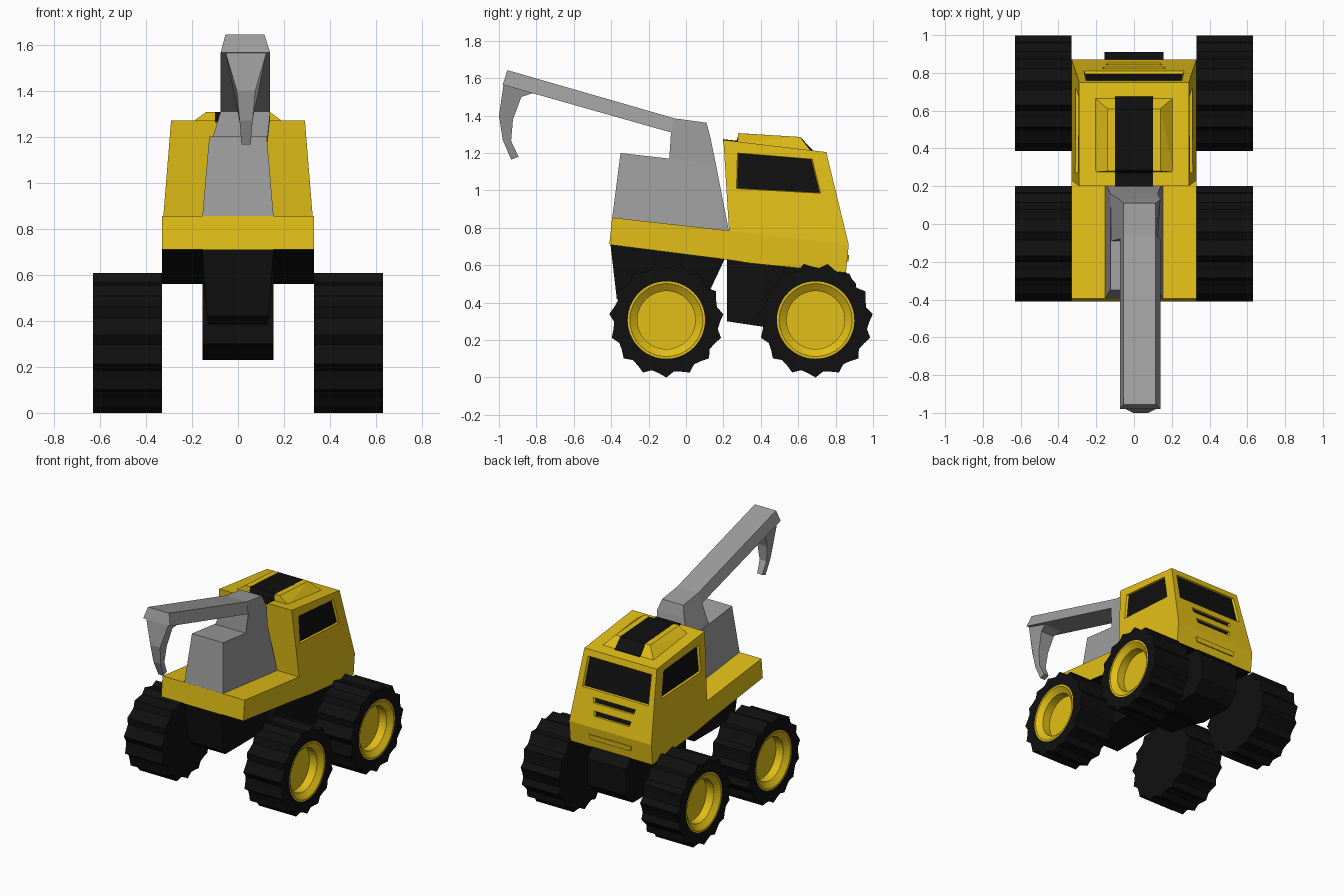
import bpy, bmesh, math
from mathutils import Vector

if "Cube" in bpy.data.objects:
    bpy.data.objects.remove(bpy.data.objects["Cube"])


def material(name, rgb):
    m = bpy.data.materials.new(name)
    m.diffuse_color = (*rgb, 1)
    m.use_nodes = True
    m.node_tree.nodes["Principled BSDF"].inputs["Base Color"].default_value = m.diffuse_color
    return m


YELLOW = material("yellow paint", (0.76, 0.52, 0.008))
BLACK = material("black rubber", (0.005, 0.005, 0.005))
GREY = material("grey metal", (0.34, 0.34, 0.34))


def finish(bm, name, mats):
    bmesh.ops.remove_doubles(bm, verts=bm.verts, dist=0.0005)
    bmesh.ops.recalc_face_normals(bm, faces=bm.faces)
    me = bpy.data.meshes.new(name)
    bm.to_mesh(me)
    bm.free()
    for m in mats:
        me.materials.append(m)
    ob = bpy.data.objects.new(name, me)
    bpy.context.collection.objects.link(ob)
    return ob


def prism(name, pts, mat, extra=None):
    """Side profile of (y, z, half width) or (y, z, x min, x max)."""
    bm = bmesh.new()
    pts = [p if len(p) == 4 else (p[0], p[1], -p[2], p[2]) for p in pts]
    a = [bm.verts.new((p[2], p[0], p[1])) for p in pts]
    b = [bm.verts.new((p[3], p[0], p[1])) for p in pts]
    bm.faces.new(a)
    bm.faces.new(b[::-1])
    for i in range(len(pts)):
        j = (i + 1) % len(pts)
        bm.faces.new((a[i], a[j], b[j], b[i]))
    return finish(bm, name, [mat] + ([extra] if extra else []))


def quad(bm, pts, mat=0):
    bm.faces.new([bm.verts.new(p) for p in pts]).material_index = mat


def recess(bm, outer, inner, inward):
    """Quad with a sunken black panel."""
    outer = [Vector(p) for p in outer]
    inner = [Vector(p) for p in inner]
    mid = sum(inner, Vector()) / 4
    floor = [mid + (p - mid) * 0.97 + Vector(inward) for p in inner]
    for i in range(4):
        j = (i + 1) % 4
        quad(bm, (outer[i], outer[j], inner[j], inner[i]))
        quad(bm, (inner[i], inner[j], floor[j], floor[i]))
    quad(bm, floor, 1)


# Lower body, black underneath
HW = 0.33
body = prism("lower_body", [(y, z, HW) for y, z in [
    (-0.41, 0.71), (-0.395, 0.855), (0.23, 0.785), (0.87, 0.71),
    (0.855, 0.56), (0.35, 0.61), (0.22, 0.63)]], YELLOW, BLACK)
for p in body.data.polygons:
    if p.normal.z < -0.8:
        p.material_index = 1

# Cab with sunken windows and rear vents
bm = bmesh.new()


def cab_side(y, z):
    return 0.33 - 0.04 * (z - 0.785 + 0.117 * (y - 0.23)) / 0.49


for s in (-1, 1):
    side = [[(s * cab_side(y, z), y, z) for y, z in loop] for loop in (
        [(0.23, 0.785), (0.20, 1.27), (0.75, 1.205), (0.87, 0.71)],
        [(0.27, 1.01), (0.275, 1.2), (0.675, 1.167), (0.72, 0.985)])]
    recess(bm, side[0], side[1], (-s * 0.015, 0, 0))


def rear(x, z):
    return (x, 0.75 + 0.12 * (1.205 - z) / 0.495, z)


def rear_hw(z):
    return cab_side(rear(0, z)[1], z)


def rear_quad(z0, z1, w0, w1):
    return [rear(-w0, z0), rear(w0, z0), rear(w1, z1), rear(-w1, z1)]


for top, bot, z1, z0, w1, w0 in [(1.205, 0.93, 1.16, 0.955, 0.255, 0.265),
                                 (0.93, 0.845, 0.905, 0.87, 0.17, 0.16),
                                 (0.845, 0.71, 0.82, 0.785, 0.15, 0.14)]:
    recess(bm, rear_quad(bot, top, rear_hw(bot), rear_hw(top)),
           rear_quad(z0, z1, w0, w1), (0, -0.015, 0))
f, t = cab_side(0.23, 0.785), cab_side(0.2, 1.27)
b = cab_side(0.75, 1.205)
quad(bm, [(-f, 0.23, 0.785), (f, 0.23, 0.785), (t, 0.2, 1.27), (-t, 0.2, 1.27)])
quad(bm, [(-t, 0.2, 1.27), (t, 0.2, 1.27), (b, 0.75, 1.205), (-b, 0.75, 1.205)])
finish(bm, "cab", [YELLOW, BLACK])

# Rear bar
prism("rear_bar", [(0.855, 0.655, 0.17), (0.872, 0.655, 0.17),
                   (0.869, 0.62, 0.16), (0.855, 0.62, 0.16)], YELLOW)

# Roof: black centre strip between two sloped yellow ridges
prism("roof_strip", [(0.198, 1.262, 0.1), (0.198, 1.274, 0.1),
                     (0.27, 1.266, 0.1), (0.285, 1.306, 0.1),
                     (0.61, 1.286, 0.1), (0.675, 1.219, 0.1),
                     (0.675, 1.208, 0.1)], BLACK)
for s, side in ((-1, "left"), (1, "right")):
    bm = bmesh.new()
    ring = [(0.1, 0.14, 0.28, 1.306), (0.1, 0.14, 0.61, 1.286)]
    base = [(0.1, 0.21, 0.275, 1.255), (0.1, 0.21, 0.67, 1.208)]
    for xi, xo, y, z in ring + base:
        for x in (xi, xo):
            bm.verts.new((s * x, y, z))
    bmesh.ops.convex_hull(bm, input=bm.verts)
    finish(bm, "roof_ridge_" + side, [YELLOW])

# Black chassis blocks
prism("front_chassis", [(-0.405, 0.72, 0.155), (-0.37, 0.42, 0.135),
                        (-0.33, 0.385, 0.13), (0.09, 0.385, 0.13),
                        (0.21, 0.64, 0.155)], BLACK)
prism("rear_chassis", [(y, z, 0.155) for y, z in [
    (0.22, 0.65), (0.22, 0.30), (0.42, 0.27), (0.56, 0.23), (0.83, 0.23),
    (0.91, 0.31), (0.91, 0.5), (0.85, 0.57), (0.8, 0.62)]], BLACK)

# Crane base, column and boom
LO, HI = (-0.075, 0.14), (-0.055, 0.115)
prism("crane_base", [(-0.395, 0.85, 0.155), (-0.35, 1.2, 0.125),
                     (-0.09, 1.17, 0.125), (0.16, 1.14, 0.125),
                     (0.23, 0.78, 0.155)], GREY)
prism("crane_column", [(-0.09, 1.165, -0.12, 0.125), (-0.08, 1.31, *LO),
                       (-0.06, 1.385, *HI), (0.11, 1.362, *HI),
                       (0.13, 1.285, *LO), (0.16, 1.14, 0.125)], GREY)
prism("boom", [(-0.955, 1.643, *HI), (-0.98, 1.565, *LO),
               (-0.08, 1.31, *LO), (-0.06, 1.385, *HI)], GREY)

# Hook, tapering downwards
C = 0.035
prism("hook", [(y, z, C - w, C + w) for y, z, w in [
    (-0.975, 1.57, 0.09), (-1.0, 1.4, 0.04), (-0.98, 1.27, 0.028),
    (-0.935, 1.165, 0.02), (-0.895, 1.18, 0.02), (-0.935, 1.265, 0.028),
    (-0.925, 1.38, 0.04), (-0.88, 1.5, 0.055), (-0.82, 1.52, 0.075)]], GREY)

# Wheels: toothed tyre with a dished yellow rim
TEETH = 15


def circle(r, x, toothed=False):
    pts = []
    for i in range(TEETH * 3):
        a = 2 * math.pi * i / (TEETH * 3) - math.pi / 2
        rad = (0.307, 0.279, 0.287)[i % 3] if toothed else r
        pts.append((x, rad * math.cos(a), rad * math.sin(a)))
    return pts


def wheel(name, s, y):
    bm = bmesh.new()
    loops = [circle(0, 0.33, True), circle(0, 0.63, True),
             circle(0.207, 0.63), circle(0.195, 0.63),
             circle(0.155, 0.60), circle(0.155, 0.54)]
    rings = [[bm.verts.new((s * px, py + y, pz + 0.307)) for px, py, pz in l]
             for l in loops]
    n = TEETH * 3
    for k in range(5):
        for i in range(n):
            j = (i + 1) % n
            face = bm.faces.new((rings[k][i], rings[k][j],
                                 rings[k + 1][j], rings[k + 1][i]))
            face.material_index = 1 if k >= 2 else 0
    bm.faces.new(rings[0])
    bm.faces.new(rings[-1]).material_index = 1
    finish(bm, name, [BLACK, YELLOW])


for s, side in ((-1, "left"), (1, "right")):
    wheel("front_wheel_" + side, s, -0.105)
    wheel("rear_wheel_" + side, s, 0.693)
